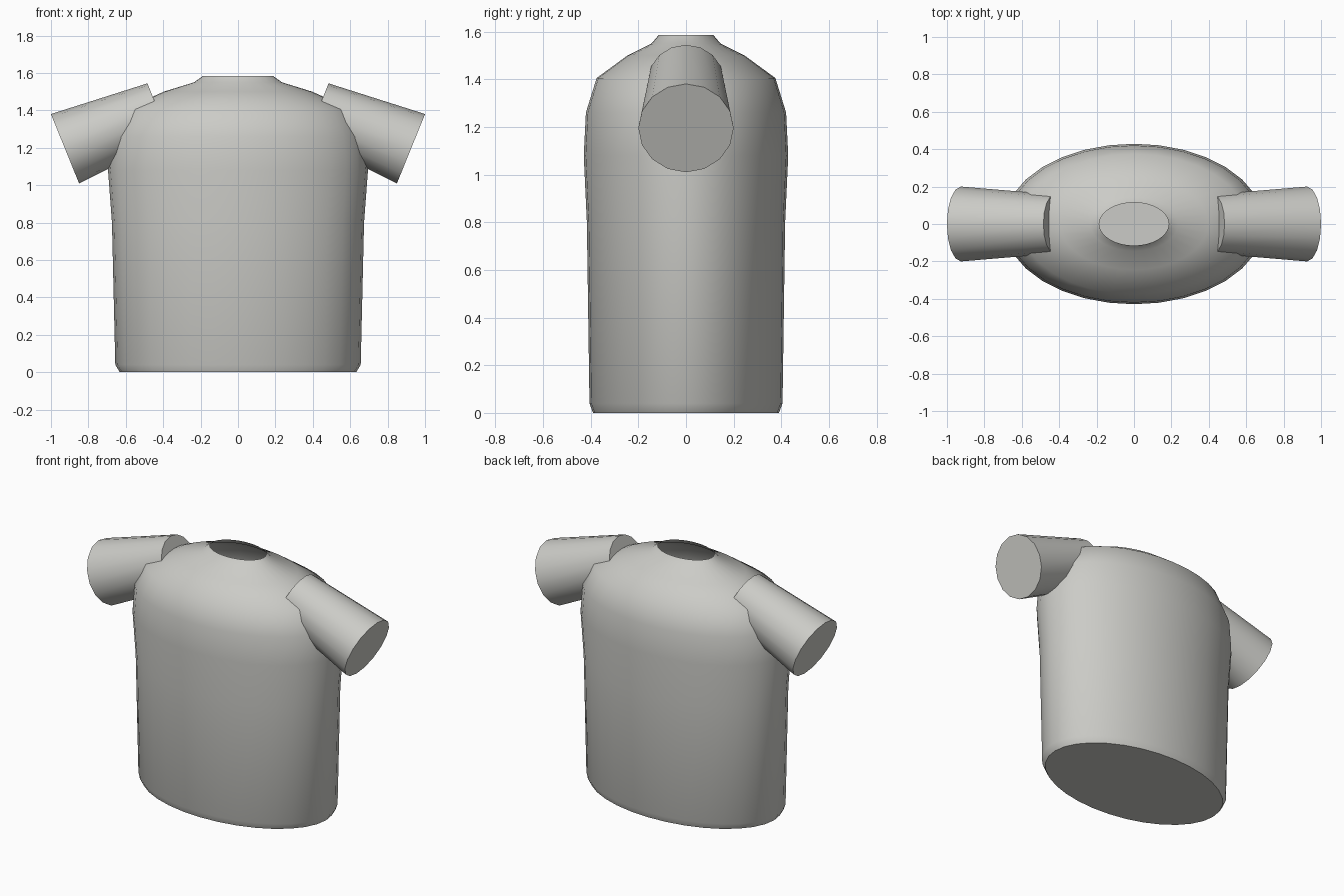
import bpy, bmesh, math
from mathutils import Matrix, Vector

if "Cube" in bpy.data.objects:
    bpy.data.objects.remove(bpy.data.objects["Cube"], do_unlink=True)

cloth = bpy.data.materials.new("pale_grey_cloth")
cloth.use_nodes = True
cloth.diffuse_color = (0.6, 0.6, 0.57, 1)
cloth.node_tree.nodes["Principled BSDF"].inputs["Base Color"].default_value = cloth.diffuse_color


def finish(bm, name, angle):
    mesh = bpy.data.meshes.new(name)
    bmesh.ops.recalc_face_normals(bm, faces=bm.faces)
    bm.to_mesh(mesh)
    bm.free()
    mesh.materials.append(cloth)
    obj = bpy.data.objects.new(name, mesh)
    bpy.context.collection.objects.link(obj)
    bpy.ops.object.select_all(action='DESELECT')
    obj.select_set(True)
    bpy.context.view_layer.objects.active = obj
    bpy.ops.object.shade_smooth_by_angle(angle=math.radians(angle))
    return obj


# Torso: elliptical rings (half depth, height), closed hem and open neck
PROFILE = [(0.39, 0), (0.405, 0.04), (0.416, 0.8), (0.429, 1.08), (0.42, 1.26),
           (0.375, 1.405), (0.245, 1.5), (0.145, 1.55), (0.115, 1.585)]
WIDTH_RATIO = 1.62
SIDES = 32

bm = bmesh.new()
rings = []
for radius, z in PROFILE:
    angles = [2 * math.pi * i / SIDES for i in range(SIDES)]
    rings.append([bm.verts.new((radius * WIDTH_RATIO * math.cos(a), radius * math.sin(a), z))
                  for a in angles])
for low, high in zip(rings, rings[1:]):
    for i in range(SIDES):
        j = (i + 1) % SIDES
        bm.faces.new((low[i], low[j], high[j], high[i]))
bm.faces.new(rings[0][::-1])
finish(bm, "torso", 45)

# Sleeves: capped tapered tubes sloping down and outward
for side, name in ((1, "left_sleeve"), (-1, "right_sleeve")):
    inner = Vector((side * 0.425, 0, 1.398))
    outer = Vector((side * 0.925, 0, 1.195))
    axis = outer - inner
    place = Matrix.Translation((inner + outer) / 2) @ Matrix.Rotation(
        math.atan2(axis.x, axis.z), 4, 'Y')
    bm = bmesh.new()
    bmesh.ops.create_cone(bm, cap_ends=True, segments=16, radius1=0.158, radius2=0.2,
                          depth=axis.length, matrix=place)
    finish(bm, name, 30)
